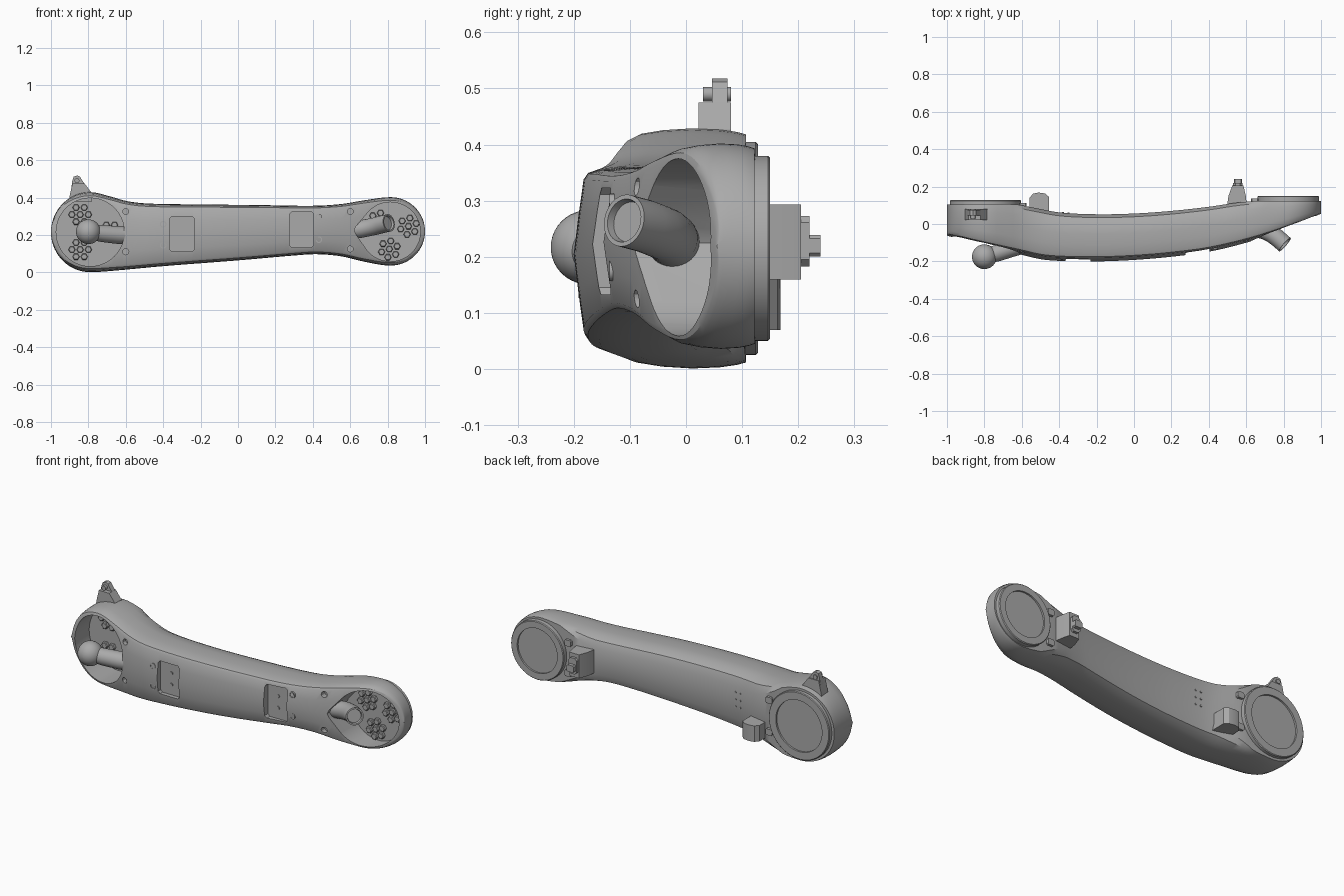
import bpy, bmesh, math
from mathutils import Vector

if "Cube" in bpy.data.objects:
    bpy.data.objects.remove(bpy.data.objects["Cube"])

grey = bpy.data.materials.new("mid grey")
grey.diffuse_color = (0.4, 0.4, 0.4, 1)
grey.use_nodes = True
grey.node_tree.nodes["Principled BSDF"].inputs["Base Color"].default_value = grey.diffuse_color
Y = Vector((0, 1, 0))


def make(name, rings, cap=True, angle=30):
    """Skin a list of equal-length point rings."""
    bm = bmesh.new()
    vs = [[bm.verts.new(p) for p in r] for r in rings]
    n = len(rings[0])
    for a, b in zip(vs, vs[1:]):
        for i in range(n):
            j = (i + 1) % n
            bm.faces.new((a[i], a[j], b[j], b[i]))
    if cap:
        bm.faces.new(vs[0])
        bm.faces.new(vs[-1][::-1])
    bmesh.ops.recalc_face_normals(bm, faces=bm.faces)
    me = bpy.data.meshes.new(name)
    bm.to_mesh(me)
    bm.free()
    me.materials.append(grey)
    ob = bpy.data.objects.new(name, me)
    bpy.context.collection.objects.link(ob)
    smooth(ob, angle)
    return ob


def smooth(ob, angle):
    bpy.ops.object.select_all(action='DESELECT')
    bpy.context.view_layer.objects.active = ob
    ob.select_set(True)
    bpy.ops.object.shade_smooth_by_angle(angle=math.radians(angle))


def sweep(name, path, n=32, axis=None):
    """Round rings from (centre, radius) pairs; axis=Y gives a lathe."""
    c = [Vector(p) for p, r in path]
    rings = []
    for i, (p, r) in enumerate(path):
        t = axis or (c[min(i + 1, len(c) - 1)] - c[max(i - 1, 0)]).normalized()
        u = t.cross(Vector((0, 0, 1))).normalized()
        w = t.cross(u)
        rings.append([c[i] + r * (math.cos(a) * u + math.sin(a) * w)
                      for a in (2 * math.pi * k / n for k in range(n))])
    return make(name, rings)


def lathe(name, x, z, prof, n=32):
    return sweep(name, [((x, y, z), r) for r, y in prof], n, Y)


def prism(name, pts, lo, hi, axis='y'):
    """Extrude a 2D outline along y (points x,z) or z (points x,y)."""
    f = (lambda a, b, h: (a, h, b)) if axis == 'y' else (lambda a, b, h: (a, b, h))
    return make(name, [[f(a, b, h) for a, b in pts] for h in (lo, hi)])


def rect(x, z, w, h, c=0.0):
    w, h = w / 2, h / 2
    return [(x - w + c, z - h), (x + w - c, z - h), (x + w, z - h + c), (x + w, z + h - c),
            (x + w - c, z + h), (x - w + c, z + h), (x - w, z + h - c), (x - w, z - h + c)]


def curve(tab, x):
    """Smooth interpolation through a table of (x, value)."""
    if x <= tab[0][0]:
        return tab[0][1]
    for i in range(len(tab) - 1):
        (x0, a), (x1, b) = tab[i], tab[i + 1]
        if x <= x1:
            def slope(k):
                if k in (0, len(tab) - 1):
                    return 0 if tab is TOP or tab is BOT else slope_seg(i)
                return (tab[k + 1][1] - tab[k - 1][1]) / (tab[k + 1][0] - tab[k - 1][0])

            def slope_seg(k):
                return (tab[k + 1][1] - tab[k][1]) / (tab[k + 1][0] - tab[k][0])
            h = x1 - x0
            t = (x - x0) / h
            return (a * (1 + 2 * t) * (1 - t) ** 2 + b * t * t * (3 - 2 * t)
                    + h * slope(i) * t * (1 - t) ** 2 + h * slope(i + 1) * t * t * (t - 1))
    return tab[-1][1]


TOP = [(-.79, .429), (-.68, .405), (-.6, .382), (-.5, .369), (-.3, .364), (.1, .36),
       (.4, .356), (.55, .365), (.68, .386), (.815, .402)]
BOT = [(-.79, .001), (-.65, .01), (-.4, .033), (0, .064), (.3, .09), (.42, .097),
       (.55, .086), (.68, .056), (.815, .036)]
FRONT = [(-1, -.062), (-.85, -.105), (-.6, -.165), (-.5, -.188), (-.4, -.197), (-.2, -.2),
         (0, -.192), (.2, -.175), (.4, -.148), (.6, -.1), (.75, -.05), (.9, .01), (1, .055)]
BACK = [(-1, .105), (-.64, .105), (-.55, .09), (-.4, .062), (-.2, .052), (0, .056),
        (.2, .07), (.4, .092), (.55, .114), (.65, .122), (1, .122)]


def section(x):
    zt, zb = curve(TOP, x), curve(BOT, x)
    d = (-.79 - x) / .21 if x < -.79 else (x - .815) / .185 if x > .815 else 0
    mid, half = (zt + zb) / 2, (zt - zb) / 2 * math.sqrt(max(0, 1 - d * d))
    yf, yb = curve(FRONT, x), curve(BACK, x)
    s = min(1, max(0, min(x + .68, .7 - x) / .2))      # 0 in the end lobes, 1 in the beam
    half_loop = [(.035, .45), (.07, .84), (.1, .91), (.18, .955), (.35, .985), (.58, 1),
                 (.8, .99 - .03 * s), (.93, .97 - .12 * s), (1, .95 - .4 * s)]
    loop = [(0, 0)] + half_loop + [(1, 0)] + [(u, -v) for u, v in reversed(half_loop)]
    return [(x, yf + u * (yb - yf), mid + v * half) for u, v in loop]


# main arm shell, lofted along x
arc = [math.radians(4 + 86 * i / 16) for i in range(17)]
xs = [-.79 - .21 * math.cos(a) for a in arc]
xs += [-.79 + 1.605 * i / 56 for i in range(1, 56)]
xs += [.815 + .185 * math.cos(a) for a in reversed(arc)]
body = make("arm_shell", [section(x) for x in xs])

# cutters: end cavities, front pockets, small corner holes
ring = [2 * math.pi * i / 56 for i in range(56)]
left_hole = [(-.79 + .182 * math.cos(a), .215 + .182 * math.sin(a)) for a in ring]
right_hole = [(.815 + .16 * math.cos(a), .217 + .158 * math.sin(a))
              for a in (math.radians(-142 + 284 * i / 44) for i in range(45))]
right_hole += [(.63, .245), (.622, .225), (.63, .205)]
cutters = [prism("cut", left_hole, -.4, .06), prism("cut", right_hole, -.4, .085),
           prism("cut", rect(-.3, .205, .135, .185, .012), -.4, -.165),
           prism("cut", rect(.34, .228, .13, .19, .012), -.4, -.125)]
for x, z in ((-.6, .325), (-.6, .11), (.6, .325), (.6, .125)):
    y = curve(FRONT, x)
    cutters.append(lathe("cut", x, z, [(.016, y - .1), (.016, y + .04)], 12))
for c in cutters:
    m = body.modifiers.new("cut", 'BOOLEAN')
    m.object, m.operation, m.solver = c, 'DIFFERENCE', 'EXACT'
bpy.context.view_layer.update()
cut_mesh = bpy.data.meshes.new_from_object(
    body.evaluated_get(bpy.context.evaluated_depsgraph_get()))
body.modifiers.clear()
body.data = cut_mesh
for c in cutters:
    bpy.data.objects.remove(c)
smooth(body, 30)

# joint rings on the back, with a recessed face
for side, x, r, y0, y1 in (("left", -.795, .19, .09, .128), ("right", .825, .165, .11, .15)):
    k = r * .76
    lathe(side + "_joint_ring", x, .215, [(r, y0), (r, y1 - .004), (r - .004, y1),
          (k, y1), (k, y1 - .01), (.02, y1 - .01)], 64)

# clusters of hexagonal studs on the cavity floors
for side, x, y, r, turn in (("left", -.79, .06, .108, 0), ("right", .825, .085, .092, 0.35)):
    for c in range(3):
        a = turn + 2 * math.pi * c / 3
        cx, cz = x + r * math.cos(a), .215 + r * math.sin(a)
        for k in range(7):
            b = a + k * math.pi / 3
            d = .044 if k else 0
            lathe(side + "_stud", cx + d * math.cos(b), cz + d * math.sin(b),
                  [(.019, y + .01), (.019, y - .014), (.015, y - .018)], 6)

# ball handle on the left
ball = Vector((-.8, -.175, .217))
sweep("ball_knob", [(ball + Vector((0, -.066 * math.cos(t), 0)), max(.001, .066 * math.sin(t)))
                    for t in (math.pi * i / 20 for i in range(21))], 32, Y)
sweep("ball_stem", [(ball, .04), ((-.73, -.155, .208), .045), ((-.65, -.128, .2), .047),
                    ((-.56, -.1, .198), .049)])

# open curved tube on the right
path = [Vector((.58, -.02, .222)), Vector((.66, -.026, .232)), Vector((.7, -.036, .24)),
        Vector((.735, -.053, .247)), Vector((.765, -.074, .255)), Vector((.795, -.1, .262))]
sweep("curved_tube", [(p, .047) for p in path])
end, tip = path[-1], (path[-1] - path[-2]).normalized()
sweep("tube_mouth", [(end - tip * .001, .047), (end + tip * .016, .047), (end + tip * .016, .039),
                     (end + tip * .002, .036)], 32, tip)

# pocket bolts and front bolts
for x, z, y in ((-.3, .235, -.165), (-.3, .17, -.165), (.34, .262, -.125), (.34, .195, -.125)):
    lathe("pocket_bolt", x, z, [(.009, y + .01), (.009, y - .005)], 12)
for x, z in ((-.4, .257), (-.4, .145), (.432, .295), (.432, .175)):
    y = curve(FRONT, x) + .01
    lathe("front_bolt", x, z, [(.018, y + .02), (.018, y - .005), (.012, y - .005),
                               (.012, y + .001)], 16)

# lifting lug on top of the left lobe
prism("lug_base", [(-.905, .38), (-.78, .38), (-.785, .428), (-.82, .475), (-.885, .475),
                   (-.898, .42)], .022, .08)
prism("lug_plate", [(-.895, .42), (-.79, .43), (-.835, .495), (-.845, .512), (-.86, .518),
                    (-.878, .512), (-.886, .49)], .046, .074)
lathe("lug_pin", -.861, .49, [(.013, .03), (.013, .08)], 16)

# rounded block behind the left lobe
prism("rear_left_block", [(-.56, .02), (-.455, .02), (-.455, .145), (-.475, .163), (-.51, .168),
                          (-.54, .162), (-.558, .14)], .07, .16, 'z')

# tapered connector behind the right lobe
prism("rear_connector", [(.495, .08), (.605, .08), (.598, .15), (.585, .205), (.525, .205),
                         (.505, .15)], .16, .293, 'z')
prism("connector_neck", rect(.555, .228, .05, .09, .012), .2, .22)
prism("connector_tip", rect(.556, .22, .045, .038, .006), .215, .24)

# small clips and screws on the back
for x, y, z in ((-.595, .105, .3), (-.595, .105, .12), (.645, .128, .3), (.645, .128, .13)):
    prism("rear_clip", rect(x, z, .04, .035, .006), y - .06, y + .008)
for x in (-.38, -.35):
    for z in (.18, .22, .26):
        y = curve(BACK, x)
        lathe("rear_screw", x, z, [(.006, y - .02), (.006, y + .004)], 8)
